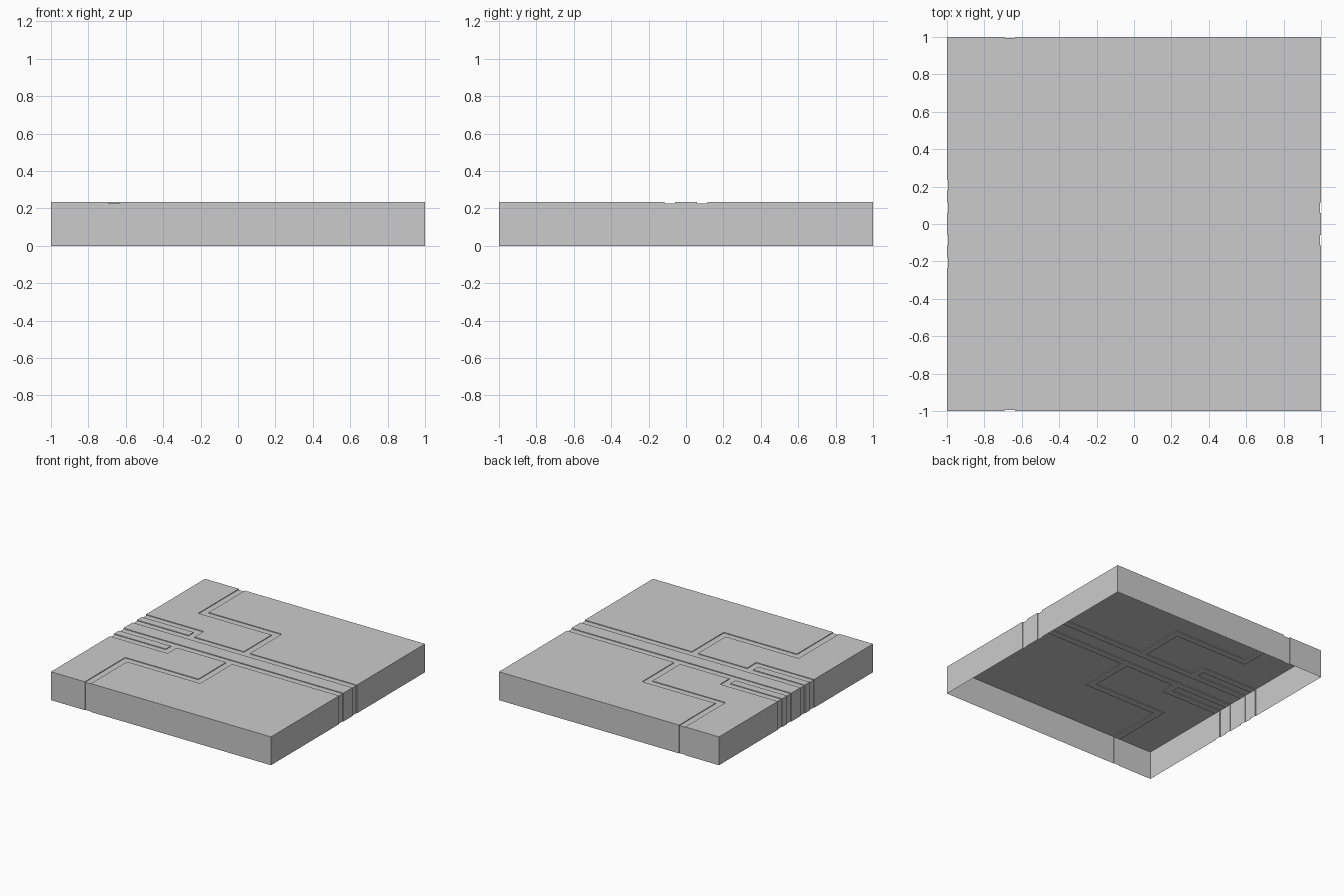
import bpy, bmesh

HEIGHT = 0.233   # slab height
DEPTH = 0.006    # channel depth
WIDTH = 0.055    # channel width

if "Cube" in bpy.data.objects:
    bpy.data.objects.remove(bpy.data.objects["Cube"], do_unlink=True)

gray = bpy.data.materials.new("light gray")
gray.use_nodes = True
color = (0.6, 0.6, 0.6, 1)
gray.diffuse_color = color
gray.node_tree.nodes["Principled BSDF"].inputs["Base Color"].default_value = color

# Channel centre lines on the positive-y half; the other half mirrors them
main, feeder, cross = 0.0875, 0.2075, 0.5025
joint, outlet, middle = -0.5025, -0.665, 0.0
paths = [
    [(-1, main), (1, main)],
    [(-1, feeder), (joint, feeder), (joint, main)],
    [(middle, main), (middle, cross), (outlet, cross), (outlet, 1)],
]
segments = [((ax, s * ay), (bx, s * by)) for path in paths for s in (1, -1)
            for (ax, ay), (bx, by) in zip(path, path[1:])]


def span(a, b):
    """Groove rectangle around an axis-aligned segment."""
    h = WIDTH / 2
    return (min(a[0], b[0]) - h, max(a[0], b[0]) + h,
            min(a[1], b[1]) - h, max(a[1], b[1]) + h)


rects = [span(a, b) for a, b in segments]


def cuts(values):
    inside = {round(v, 4) for v in values if abs(v) < 1 - DEPTH}
    return sorted(inside | {-1, -1 + DEPTH, 1 - DEPTH, 1})


xs = cuts([v for r in rects for v in r[:2]])
ys = cuts([v for r in rects for v in r[2:]])
zs = [0, HEIGHT - DEPTH, HEIGHT]


def filled(i, j, k):
    """True where the block of the slab is left uncut."""
    if not (0 <= i < len(xs) - 1 and 0 <= j < len(ys) - 1 and 0 <= k < 2):
        return False
    x, y = (xs[i] + xs[i + 1]) / 2, (ys[j] + ys[j + 1]) / 2
    rim = max(abs(x), abs(y)) > 1 - DEPTH
    groove = any(r[0] < x < r[1] and r[2] < y < r[3] for r in rects)
    return not (groove and (k == 1 or rim))


# Skin of the grooved slab, left open underneath
bm = bmesh.new()
verts = {}


def vert(key):
    if key not in verts:
        i, j, k = key
        verts[key] = bm.verts.new((xs[i], ys[j], zs[k]))
    return verts[key]


for i in range(len(xs) - 1):
    for j in range(len(ys) - 1):
        for k in range(2):
            if not filled(i, j, k):
                continue
            cell = (i, j, k)
            for axis in range(3):
                for side in (0, 1):
                    near = list(cell)
                    near[axis] += 2 * side - 1
                    if filled(*near) or (axis == 2 and near[2] < 0):
                        continue
                    u, v = (axis + 1) % 3, (axis + 2) % 3
                    corners = []
                    for du, dv in ((0, 0), (1, 0), (1, 1), (0, 1)):
                        key = list(cell)
                        key[axis] += side
                        key[u] += du
                        key[v] += dv
                        corners.append(vert(tuple(key)))
                    bm.faces.new(corners if side else corners[::-1])

bmesh.ops.dissolve_limit(bm, angle_limit=0.01, verts=bm.verts, edges=bm.edges)
mesh = bpy.data.meshes.new("grooved_slab")
bm.to_mesh(mesh)
bm.free()
mesh.materials.append(gray)
slab = bpy.data.objects.new("grooved_slab", mesh)
bpy.context.collection.objects.link(slab)
